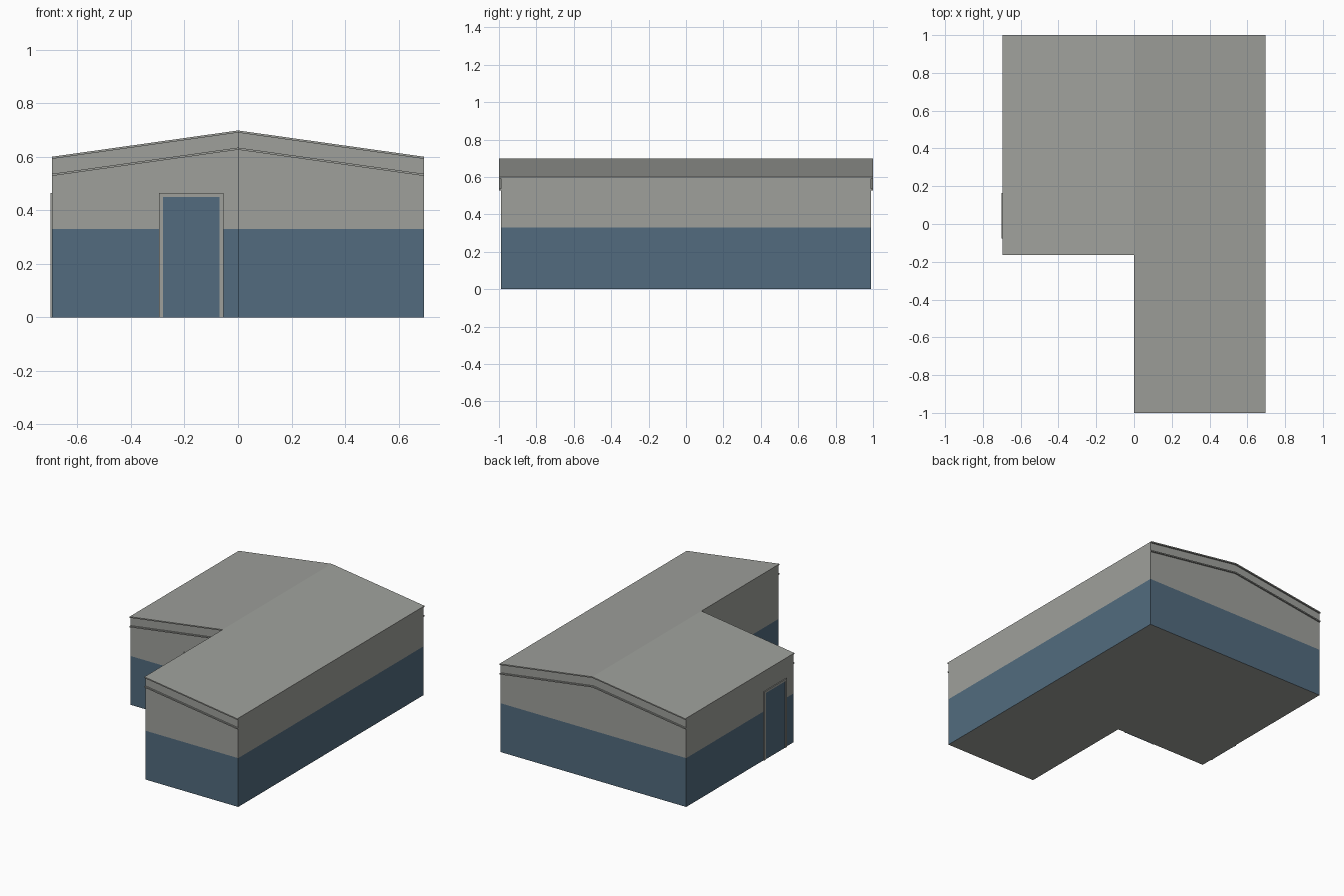
import bpy, bmesh
from mathutils import Vector

if "Cube" in bpy.data.objects:
    bpy.data.objects.remove(bpy.data.objects["Cube"])

HALF, BACK, FRONT, WING = 0.695, 0.99, -0.99, -0.155
RIDGE, DROP, BAND = 0.698, 0.098, 0.33


def material(name, color):
    m = bpy.data.materials.new(name)
    m.diffuse_color = (*color, 1)
    m.use_nodes = True
    m.node_tree.nodes["Principled BSDF"].inputs["Base Color"].default_value = m.diffuse_color
    return m


GREY = material("warm grey cladding", (0.345, 0.353, 0.330))
BLUE = material("slate blue paint", (0.085, 0.148, 0.210))


def roof_z(x):
    return RIDGE - DROP * abs(x) / HALF


def finish(bm, name, *mats):
    bmesh.ops.recalc_face_normals(bm, faces=bm.faces)
    me = bpy.data.meshes.new(name)
    bm.to_mesh(me)
    bm.free()
    for m in mats:
        me.materials.append(m)
    ob = bpy.data.objects.new(name, me)
    bpy.context.collection.objects.link(ob)
    return ob


def box(name, lo, hi, mat):
    bm = bmesh.new()
    bmesh.ops.create_cube(bm, size=1)
    lo, hi = Vector(lo), Vector(hi)
    for v in bm.verts:
        v.co = (lo + hi) / 2 + v.co * (hi - lo)
    return finish(bm, name, mat)


# L-shaped building: footprint split at the ridge, raised to the gable height
bm = bmesh.new()
long_side = [(0, FRONT), (HALF, FRONT), (HALF, BACK), (0, BACK), (0, WING)]
v = [bm.verts.new((x, y, 0)) for x, y in long_side]
bm.faces.new(v)
w = [bm.verts.new((-HALF, y, 0)) for y in (BACK, WING)]
bm.faces.new([v[4], v[3], w[0], w[1]])
top = bmesh.ops.extrude_face_region(bm, geom=bm.faces[:], use_keep_orig=True)
for g in top["geom"]:
    if isinstance(g, bmesh.types.BMVert):
        g.co.z = roof_z(g.co.x)
# lower painted band
bmesh.ops.bisect_plane(bm, geom=bm.verts[:] + bm.edges[:] + bm.faces[:],
                       plane_co=(0, 0, BAND), plane_no=(0, 0, 1))
for f in bm.faces:
    zs = [p.co.z for p in f.verts]
    f.material_index = int(max(zs) < BAND + 0.01 and max(zs) - min(zs) > 0.01)
finish(bm, "building", GREY, BLUE)


# Thin sloping trims on each gable: one at the roof edge, one below it
def trim(name, x0, x1, y0, y1, below):
    ob = box(name, (x0, y0, -0.008), (x1, y1, 0), GREY)
    for p in ob.data.vertices:
        p.co.z += roof_z(p.co.x) - below


for label, below in (("upper", 0.0), ("lower", 0.064)):
    trim(label + "_trim_front", 0, HALF, FRONT - 0.01, FRONT, below)
    trim(label + "_trim_wing", -HALF, 0, WING - 0.01, WING, below)
    trim(label + "_trim_back_right", 0, HALF, BACK, BACK + 0.01, below)
    trim(label + "_trim_back_left", -HALF, 0, BACK, BACK + 0.01, below)


# Doors with frames, on the wing front and on the left wall
def door(name, place):
    def part(label, a0, a1, z0, z1, depth, mat):
        p, q = place(a0, -0.004), place(a1, depth)
        box(name + label, (min(p[0], q[0]), min(p[1], q[1]), z0),
            (max(p[0], q[0]), max(p[1], q[1]), z1), mat)
    part("_panel", -0.105, 0.105, 0, 0.45, 0.003, BLUE)
    part("_jamb_near", -0.12, -0.105, 0, 0.45, 0.006, GREY)
    part("_jamb_far", 0.105, 0.12, 0, 0.45, 0.006, GREY)
    part("_lintel", -0.12, 0.12, 0.45, 0.464, 0.006, GREY)


door("front_door", lambda a, d: (-0.175 + a, WING - d))
door("side_door", lambda a, d: (-HALF - d, 0.044 + a))
